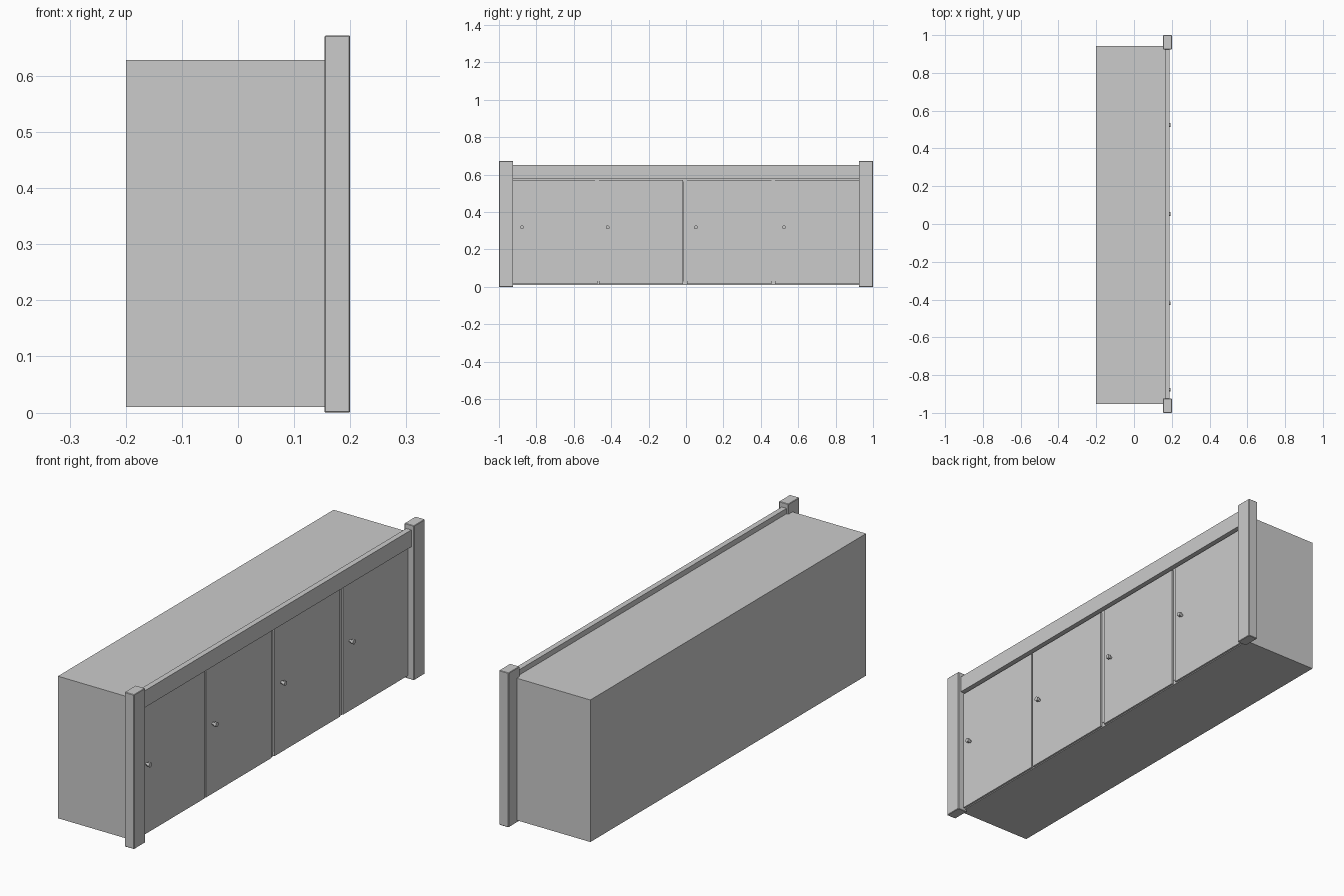
import bpy, math

if "Cube" in bpy.data.objects:
    bpy.data.objects.remove(bpy.data.objects["Cube"])


def box(name, x, y, z, bevel=0.0):
    """Box from (min, max) ranges on each axis."""
    bpy.ops.mesh.primitive_cube_add(
        size=1, location=[(a + b) / 2 for a, b in (x, y, z)])
    o = bpy.context.object
    o.name = name
    o.scale = [b - a for a, b in (x, y, z)]
    bpy.ops.object.transform_apply(location=False, rotation=False, scale=True)
    if bevel:
        m = o.modifiers.new("edge", 'BEVEL')
        m.width = bevel
        m.segments = 1
    return o


def knob_part(name, x0, x1, y, z, r, sides=12):
    bpy.ops.mesh.primitive_cylinder_add(
        vertices=sides, radius=r, depth=x1 - x0,
        location=((x0 + x1) / 2, y, z), rotation=(0, math.pi / 2, 0))
    o = bpy.context.object
    o.name = name
    bpy.ops.object.shade_smooth_by_angle()
    return o


Y0, Y1 = -0.952, 0.943      # case ends
Z0, Z1 = 0.010, 0.628       # case bottom and top
XB, XF = -0.195, 0.163      # case behind and front
T = 0.02                    # panel thickness

# Case panels
box("back_panel", (-0.2, XB), (Y0, Y1), (Z0, Z1))
box("top_panel", (XB, XF), (Y0, Y1), (Z1 - T, Z1))
box("bottom_panel", (XB, XF), (Y0, Y1), (Z0, Z0 + T))
box("left_side_panel", (XB, XF), (Y0, Y0 + T), (Z0 + T, Z1 - T))
box("right_side_panel", (XB, XF), (Y1 - T, Y1), (Z0 + T, Z1 - T))

# Corner posts
for s, label in ((-1, "left"), (1, "right")):
    box(label + "_post", (0.154, 0.2), sorted((s * 0.924, s * 1.0)),
        (0, 0.672), 0.002)

# Rail between the posts, and the strip closing the case behind it
box("front_rail", (0.163, 0.187), (-0.93, 0.93), (0.578, 0.651))
box("rail_backing", (0.14, XF), (-0.93, 0.93), (0.56, Z1 - T))

# Doors with knobs, and the dividers showing in the gaps
starts = (-0.924, -0.466, 0.006, 0.477)
for i, y in enumerate(starts, 1):
    box(f"door_{i}", (0.157, 0.172), (y, y + 0.45), (0.014, 0.572))
    knob_part(f"knob_stem_{i}", 0.170, 0.184, y + 0.047, 0.318, 0.006)
    knob_part(f"knob_head_{i}", 0.182, 0.193, y + 0.047, 0.318, 0.010)
    if i > 1:
        box(f"divider_{i - 1}", (XB, 0.165), (y - 0.02, y),
            (Z0 + T, Z1 - T))
